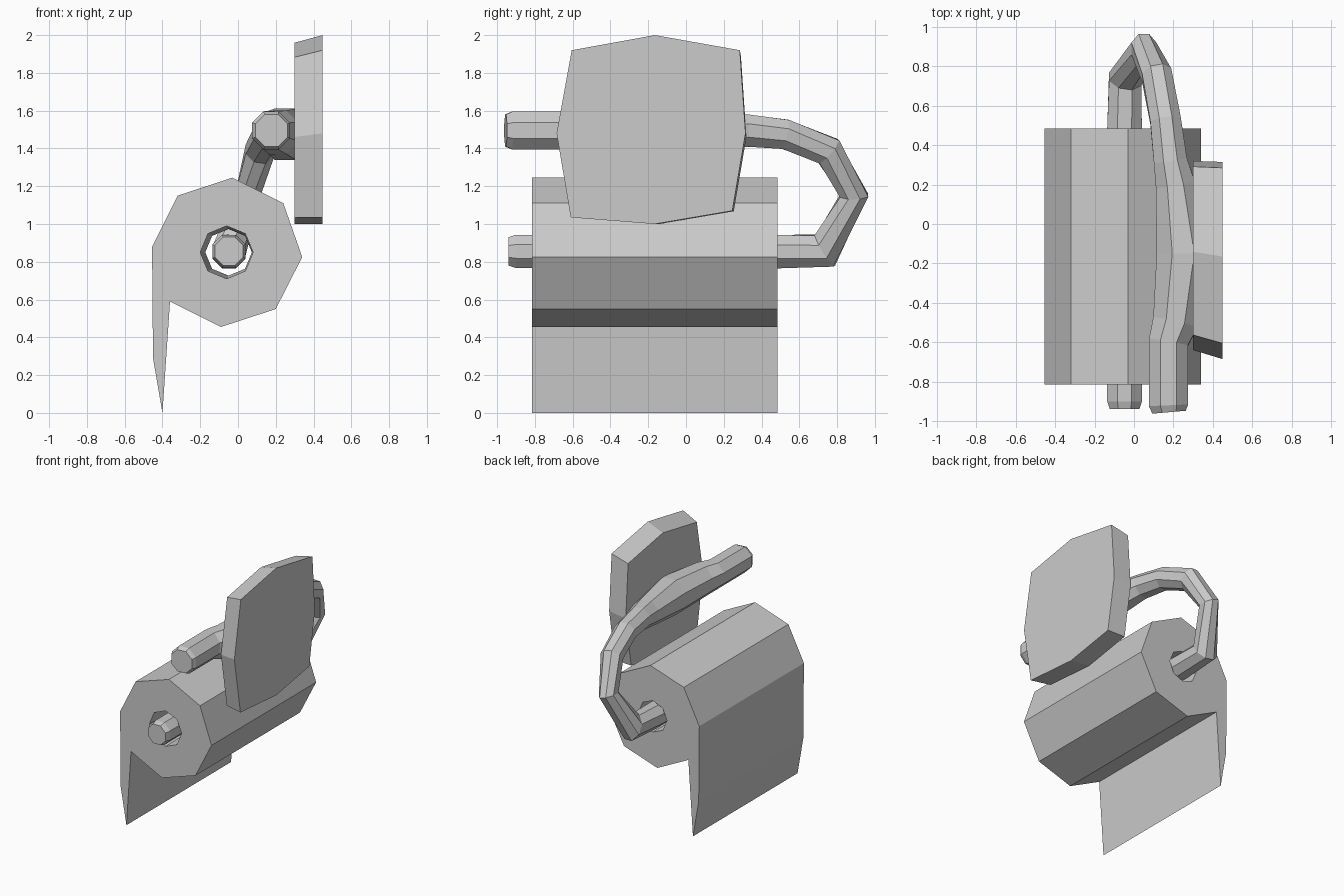
import bpy, bmesh, math
from mathutils import Vector

if "Cube" in bpy.data.objects:
    bpy.data.objects.remove(bpy.data.objects["Cube"])

def finish(bm, name):
    bmesh.ops.recalc_face_normals(bm, faces=bm.faces)
    me = bpy.data.meshes.new(name)
    bm.to_mesh(me)
    bm.free()
    ob = bpy.data.objects.new(name, me)
    bpy.context.collection.objects.link(ob)
    return ob

def loft(name, rings):
    """Join equal-length rings of points and cap both ends."""
    bm = bmesh.new()
    vs = [[bm.verts.new(p) for p in r] for r in rings]
    n = len(vs[0])
    for a, b in zip(vs, vs[1:]):
        for i in range(n):
            j = (i + 1) % n
            bm.faces.new((a[i], a[j], b[j], b[i]))
    bm.faces.new(vs[0])
    bm.faces.new(vs[-1])
    return finish(bm, name)

def tube(name, path, sides=8):
    """Mitred octagonal tube; path items are (x, y, z, half width)."""
    pts = [Vector(p[:3]) for p in path]
    rings = []
    for i, p in enumerate(pts):
        a = (p - pts[i - 1]).normalized() if i else (pts[1] - p).normalized()
        b = (pts[i + 1] - p).normalized() if i < len(pts) - 1 else a
        t = (a + b).normalized()
        side = Vector((1, 0, 0))
        side = (side - side.dot(t) * t).normalized()
        up = t.cross(side)
        r = path[i][3] / math.cos(math.pi / sides)
        mitre = 1 / max(0.8, a.dot(t))
        rings.append([p + r * (math.cos(w) * side + mitre * math.sin(w) * up)
                      for w in ((k + 0.5) * 2 * math.pi / sides for k in range(sides))])
    return loft(name, rings)

# Paper roll with hanging sheet and a slightly tapered centre hole
outline = [(-0.03, 1.245), (0.24, 1.11), (0.34, 0.825), (0.20, 0.55), (-0.09, 0.455),
           (-0.36, 0.59), (-0.40, 0.0), (-0.45, 0.29), (-0.455, 0.88), (-0.32, 1.15)]
hole = [(-0.06 + 0.14 * math.cos(k * math.pi / 4), 0.85 + 0.14 * math.sin(k * math.pi / 4))
        for k in range(8)]
bm = bmesh.new()
edges = []
for loop in (outline, hole):
    vs = [bm.verts.new((x, -0.815, z)) for x, z in loop]
    edges += [bm.edges.new((vs[i], vs[(i + 1) % len(vs)])) for i in range(len(vs))]
bmesh.ops.triangle_fill(bm, edges=edges, use_beauty=True)
new = bmesh.ops.duplicate(bm, geom=bm.faces[:])
back = [g for g in new["geom"] if isinstance(g, bmesh.types.BMVert)]
bmesh.ops.translate(bm, verts=back, vec=(0, 1.3, 0))
for v in back:
    d = Vector((v.co.x + 0.06, 0, v.co.z - 0.85))
    if d.length < 0.16:
        v.co = Vector((-0.05, v.co.y, 0.85)) + d * 0.88
bmesh.ops.bridge_loops(bm, edges=[e for e in bm.edges if e.is_boundary
                                  and all((v.co.xz - Vector((-0.055, 0.85))).length < 0.2 for v in e.verts)])
bmesh.ops.bridge_loops(bm, edges=[e for e in bm.edges if e.is_boundary])
finish(bm, "paper_roll")

# Bent holder bar, swelling where it meets the wall plate
tube("holder_bar", [
    (-0.048, -0.94, 0.855, 0.075), (-0.048, -0.90, 0.855, 0.088),
    (-0.048, 0.48, 0.853, 0.088), (-0.045, 0.735, 0.86, 0.083),
    (0.05, 0.89, 1.15, 0.066), (0.115, 0.755, 1.385, 0.076),
    (0.16, 0.525, 1.475, 0.078), (0.185, 0.32, 1.495, 0.085),
    (0.21, 0.20, 1.485, 0.10), (0.25, -0.15, 1.475, 0.135),
    (0.21, -0.50, 1.485, 0.115), (0.175, -0.60, 1.495, 0.10),
    (0.175, -0.92, 1.495, 0.10), (0.178, -0.955, 1.495, 0.085)])

# Wall plate: eight-sided slab, slightly smaller on the bar side
plate = [(-0.165, 2.0), (0.285, 1.92), (0.315, 1.48), (0.245, 1.07),
         (-0.165, 1.0), (-0.61, 1.035), (-0.685, 1.48), (-0.605, 1.92)]
loft("wall_plate", [
    [(0.30, -0.16 + (y + 0.185) * 0.96, 1.48 + (z - 1.5) * 0.96) for y, z in plate],
    [(0.448, y, z) for y, z in plate]])
